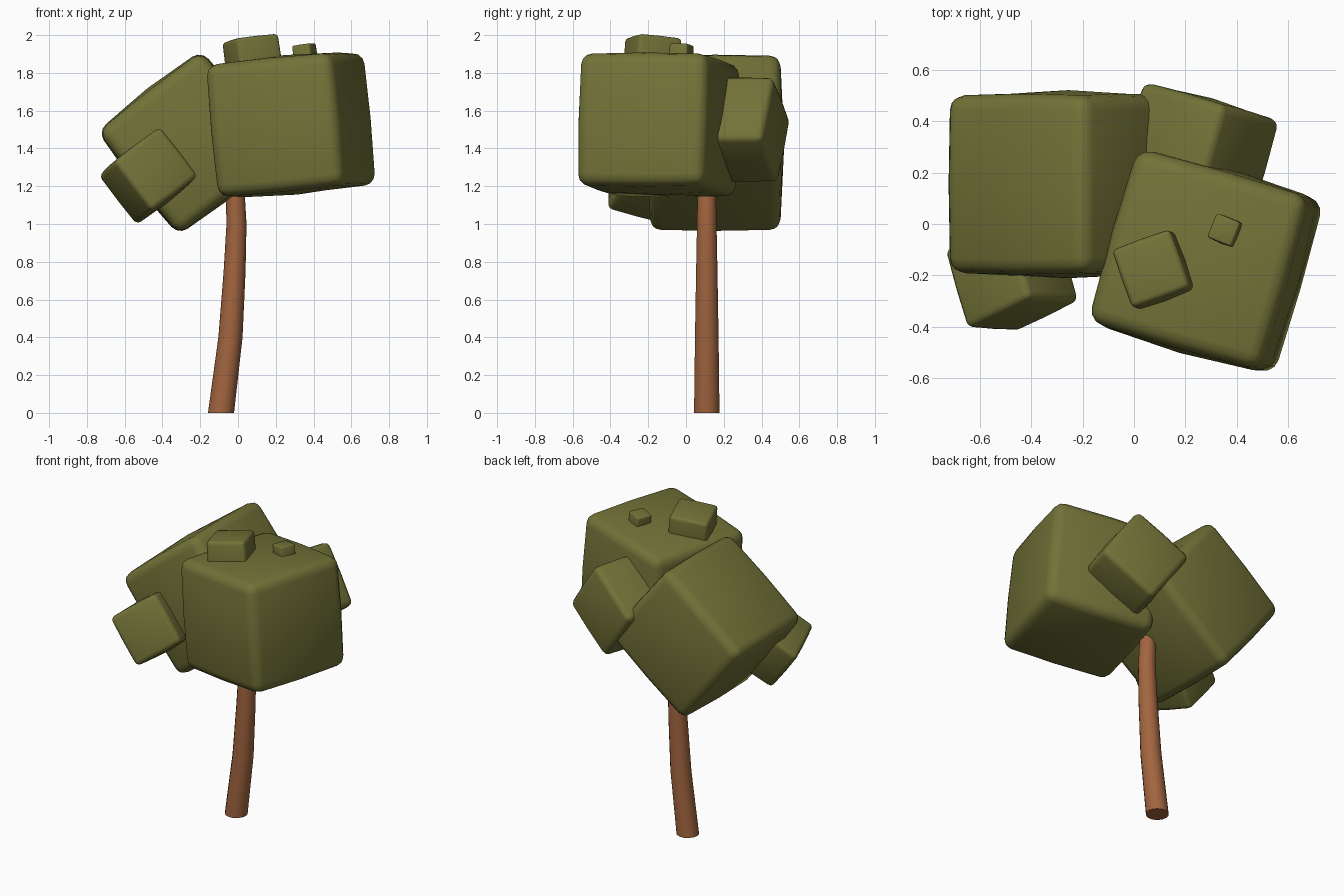
import bpy, bmesh, math
from mathutils import Vector

cube = bpy.data.objects.get("Cube")
if cube:
    bpy.data.objects.remove(cube, do_unlink=True)


def material(name, rgb):
    mat = bpy.data.materials.new(name)
    mat.use_nodes = True
    color = (*rgb, 1.0)
    mat.diffuse_color = color
    bsdf = next(n for n in mat.node_tree.nodes if n.type == 'BSDF_PRINCIPLED')
    bsdf.inputs["Base Color"].default_value = color
    return mat


olive = material("olive_leaf", (0.17, 0.17, 0.04))
bark = material("brown_bark", (0.36, 0.13, 0.05))


def add_object(name, bm, mat):
    for face in bm.faces:
        face.smooth = True
    mesh = bpy.data.meshes.new(name)
    bm.to_mesh(mesh)
    bm.free()
    mesh.materials.append(mat)
    obj = bpy.data.objects.new(name, mesh)
    bpy.context.collection.objects.link(obj)
    return obj


def leaf_block(name, size, location, rotation):
    """Rounded cube with slightly pillowed faces; rotation in degrees."""
    bm = bmesh.new()
    bmesh.ops.create_cube(bm, size=size)
    bmesh.ops.subdivide_edges(bm, edges=bm.edges[:], cuts=1, use_grid_fill=True)
    for vert in bm.verts:
        zeros = sum(abs(c) < 0.001 for c in vert.co)
        vert.co *= (1.0, 1.01, 1.06)[zeros]
    obj = add_object(name, bm, olive)
    obj.location = location
    obj.rotation_euler = [math.radians(a) for a in rotation]
    bevel = obj.modifiers.new("rounded_edges", 'BEVEL')
    bevel.width = size * 0.085
    bevel.segments = 3
    bevel.limit_method = 'ANGLE'
    bevel.angle_limit = math.radians(40)
    return obj


# Foliage: two large blocks, two medium ones, two bumps on top
leaf_block("foliage_front_left", 0.70, (0.28, -0.145, 1.525), (0, -5.5, -16))
leaf_block("foliage_back_right", 0.69, (-0.255, 0.155, 1.43), (0, -38, 0))
leaf_block("foliage_small_front", 0.33, (-0.475, -0.2, 1.255), (-17.5, -34, 26))
leaf_block("foliage_small_back", 0.41, (0.245, 0.28, 1.5), (0, -35.5, -16))
leaf_block("foliage_top_bump", 0.24, (0.08, -0.18, 1.865), (-6, -6, 20))
leaf_block("foliage_top_nub", 0.10, (0.355, -0.025, 1.9), (0, -8, -22))

# Trunk: tapering rings along a gentle bend, as (x, z, radius)
SIDES = 14
bm = bmesh.new()
rings = []
for x, z, radius in [(-0.09, 0, 0.069), (-0.04, 0.4, 0.064), (-0.018, 0.75, 0.058),
                     (-0.008, 1.0, 0.053), (-0.015, 1.17, 0.05), (-0.05, 1.35, 0.045)]:
    ring = []
    for i in range(SIDES):
        a = math.tau * i / SIDES
        ring.append(bm.verts.new(Vector((x + radius * math.cos(a), 0.11 + radius * math.sin(a), z))))
    rings.append(ring)
for low, high in zip(rings, rings[1:]):
    for i in range(SIDES):
        j = (i + 1) % SIDES
        bm.faces.new((low[i], low[j], high[j], high[i]))
bm.faces.new(rings[0][::-1])
bm.faces.new(rings[-1])
trunk = add_object("trunk", bm, bark)
bpy.ops.object.select_all(action='DESELECT')
trunk.select_set(True)
bpy.context.view_layer.objects.active = trunk
bpy.ops.object.shade_smooth_by_angle(angle=math.radians(40))
